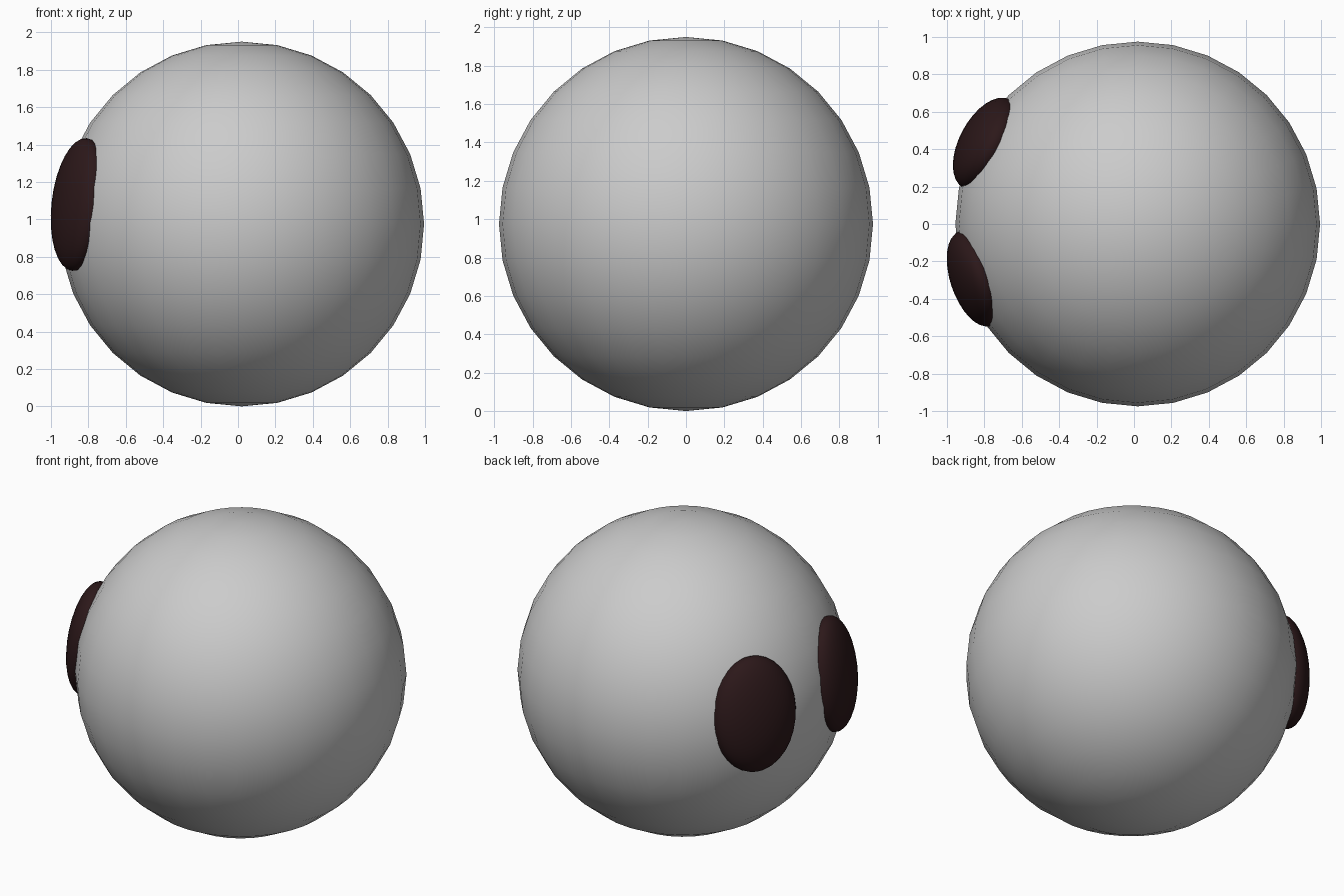
import bpy
from math import radians
from mathutils import Matrix, Vector

if "Cube" in bpy.data.objects:
    bpy.data.objects.remove(bpy.data.objects["Cube"])

R = 0.975
CENTRE = Vector((0.02, 0, R))


def sphere(name, radius, segments, rings):
    bpy.ops.mesh.primitive_uv_sphere_add(segments=segments, ring_count=rings, radius=radius)
    ob = bpy.context.object
    ob.name = name
    bpy.ops.object.shade_smooth()
    return ob


# large round body
body = sphere("body", R, 32, 16)
body.location = CENTRE

# dark oval eyes, half sunk into the body and facing outwards
dark = bpy.data.materials.new("dark_brown")
dark.diffuse_color = (0.025, 0.009, 0.010, 1)
dark.use_nodes = True
dark.node_tree.nodes["Principled BSDF"].inputs["Base Color"].default_value = dark.diffuse_color


def eye(name, azimuth, depth):
    ob = sphere(name, 1, 32, 16)
    turn = Matrix.Rotation(radians(azimuth), 4, 'Z') @ Matrix.Rotation(radians(-6.5), 4, 'Y')
    place = Matrix.Translation((0.921, 0, 0))
    size = Matrix.Diagonal((depth, 0.268, 0.357, 1))
    ob.matrix_world = Matrix.Translation(CENTRE) @ turn @ place @ size
    ob.data.materials.append(dark)


eye("front_eye", 198.6, 0.130)
eye("back_eye", 152.0, 0.142)
